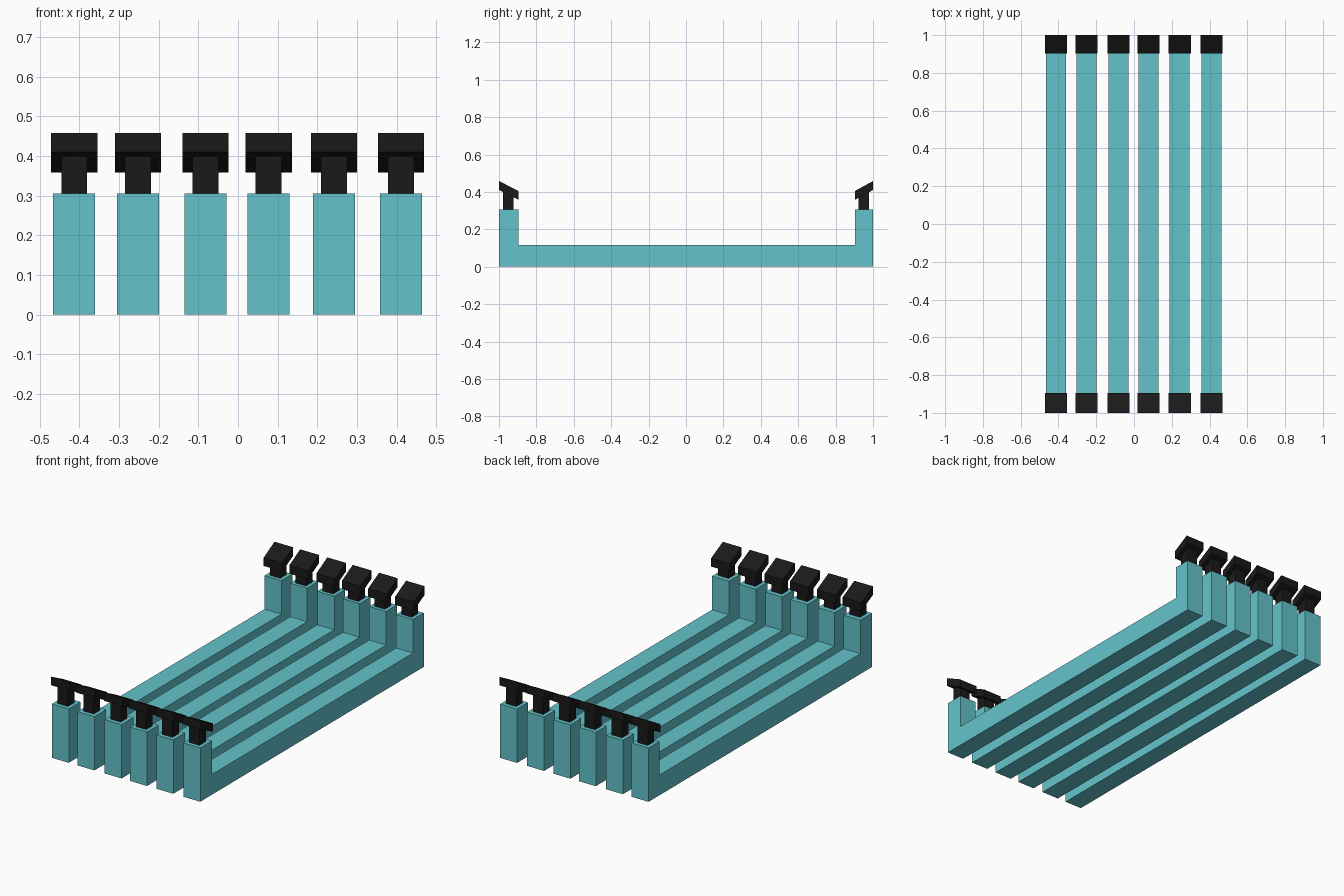
import bpy, bmesh

if "Cube" in bpy.data.objects:
    bpy.data.objects.remove(bpy.data.objects["Cube"])


def material(name, color):
    m = bpy.data.materials.new(name)
    m.diffuse_color = color
    m.use_nodes = True
    m.node_tree.nodes["Principled BSDF"].inputs["Base Color"].default_value = m.diffuse_color
    return m


teal = material("teal", (0.127, 0.552, 0.597, 1))
black = material("black", (0.01, 0.01, 0.01, 1))


def extrude_profile(name, profile, x, width, mat):
    """Solid made from a (y, z) outline, extruded along x and centred on x."""
    bm = bmesh.new()
    face = bm.faces.new([bm.verts.new((x - width / 2, y, z)) for y, z in profile])
    geom = bmesh.ops.extrude_face_region(bm, geom=[face])["geom"]
    moved = [v for v in geom if isinstance(v, bmesh.types.BMVert)]
    bmesh.ops.translate(bm, verts=moved, vec=(width, 0, 0))
    bmesh.ops.recalc_face_normals(bm, faces=bm.faces)
    mesh = bpy.data.meshes.new(name)
    bm.to_mesh(mesh)
    bm.free()
    mesh.materials.append(mat)
    obj = bpy.data.objects.new(name, mesh)
    bpy.context.collection.objects.link(obj)
    return obj


# U-shaped channel outline
FRONT_IN, BACK_IN = 0.895, 0.903
rail = [(-1, 0), (1, 0), (1, 0.305), (BACK_IN, 0.305), (BACK_IN, 0.115),
        (-FRONT_IN, 0.115), (-FRONT_IN, 0.305), (-1, 0.305)]

for i, x in enumerate((-0.413, -0.252, -0.082, 0.077, 0.242, 0.411), 1):
    extrude_profile(f"rail_{i}", rail, x, 0.106, teal)
    for end, s, inner in (("front", -1, FRONT_IN), ("back", 1, BACK_IN)):
        # short neck on the upright, cut to end inside the sloped cap
        neck = [(s * 0.978, 0.30), (s * 0.921, 0.30), (s * 0.921, 0.385), (s * 0.978, 0.41)]
        extrude_profile(f"{end}_neck_{i}", neck, x, 0.065, black)
        # cap sloping down towards the middle
        cap = [(s, 0.41), (s, 0.458), (s * inner, 0.405), (s * inner, 0.358)]
        extrude_profile(f"{end}_cap_{i}", cap, x, 0.117, black)
